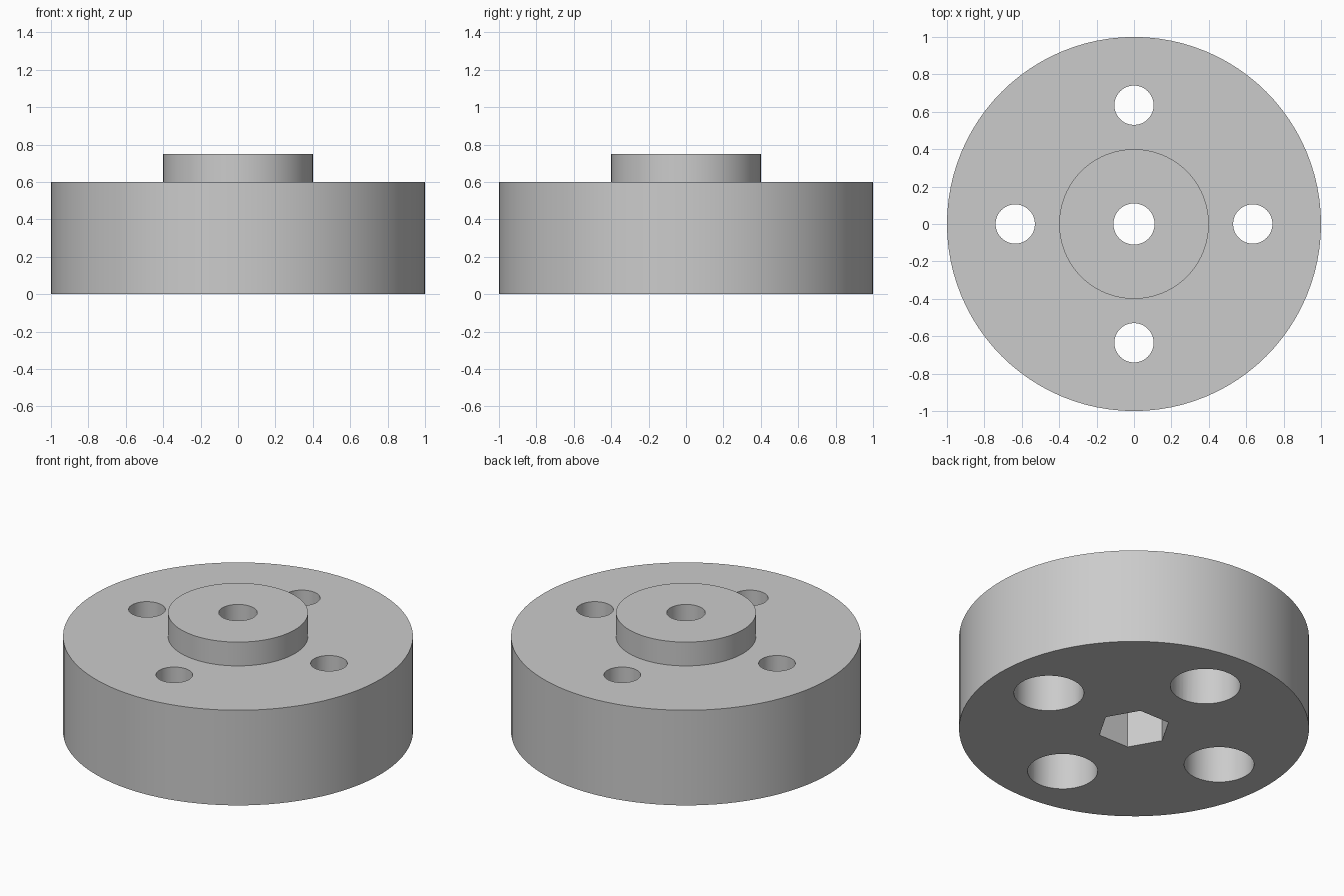
import bpy
import bmesh
from math import cos, sin, tau

if "Cube" in bpy.data.objects:
    bpy.data.objects.remove(bpy.data.objects["Cube"])

grey = bpy.data.materials.new("light grey")
grey.use_nodes = True
colour = (0.6, 0.6, 0.6, 1)
grey.diffuse_color = colour
grey.node_tree.nodes["Principled BSDF"].inputs["Base Color"].default_value = colour


def lathe(name, profile, sides, centre=(0, 0)):
    """Revolve a closed (radius, height) profile around a vertical axis."""
    bm = bmesh.new()
    rings = []
    for i in range(sides):
        a = tau * i / sides
        rings.append([bm.verts.new((r * cos(a), r * sin(a), z)) for r, z in profile])
    n = len(profile)
    for i in range(sides):
        here, there = rings[i], rings[(i + 1) % sides]
        for j in range(n):
            k = (j + 1) % n
            if profile[j][0] or profile[k][0]:
                bm.faces.new((here[j], there[j], there[k], here[k]))
    bmesh.ops.remove_doubles(bm, verts=bm.verts, dist=1e-5)
    bmesh.ops.recalc_face_normals(bm, faces=bm.faces)
    mesh = bpy.data.meshes.new(name)
    bm.to_mesh(mesh)
    bm.free()
    mesh.materials.append(grey)
    obj = bpy.data.objects.new(name, mesh)
    obj.location = (*centre, 0)
    bpy.context.collection.objects.link(obj)
    return obj


# Disc with raised hub and central bore
body = lathe("flanged_disc", [(0.11, 0), (1, 0), (1, 0.6), (0.4, 0.6),
                              (0.4, 0.75), (0.11, 0.75)], 96)

# Hexagonal nut pocket under the bore
cutters = [lathe("nut_pocket_cutter", [(0, -0.1), (0.21, -0.1), (0.21, 0.4), (0, 0.4)], 6)]

# Four bolt holes, counterbored from below
bolt_profile = [(0, -0.1), (0.2, -0.1), (0.2, 0.4), (0.105, 0.4), (0.105, 0.7), (0, 0.7)]
for i in range(4):
    a = tau * i / 4
    cutters.append(lathe("bolt_hole_cutter", bolt_profile, 48,
                         (0.635 * cos(a), 0.635 * sin(a))))

# Cut the holes and discard the cutters
bpy.ops.object.select_all(action="DESELECT")
body.select_set(True)
bpy.context.view_layer.objects.active = body
for cutter in cutters:
    cutter.hide_render = True
    mod = body.modifiers.new("cut", "BOOLEAN")
    mod.operation = "DIFFERENCE"
    mod.solver = "EXACT"
    mod.object = cutter
    bpy.ops.object.modifier_apply(modifier=mod.name)
    bpy.data.objects.remove(cutter)

bpy.ops.object.shade_smooth_by_angle(angle=0.5)
